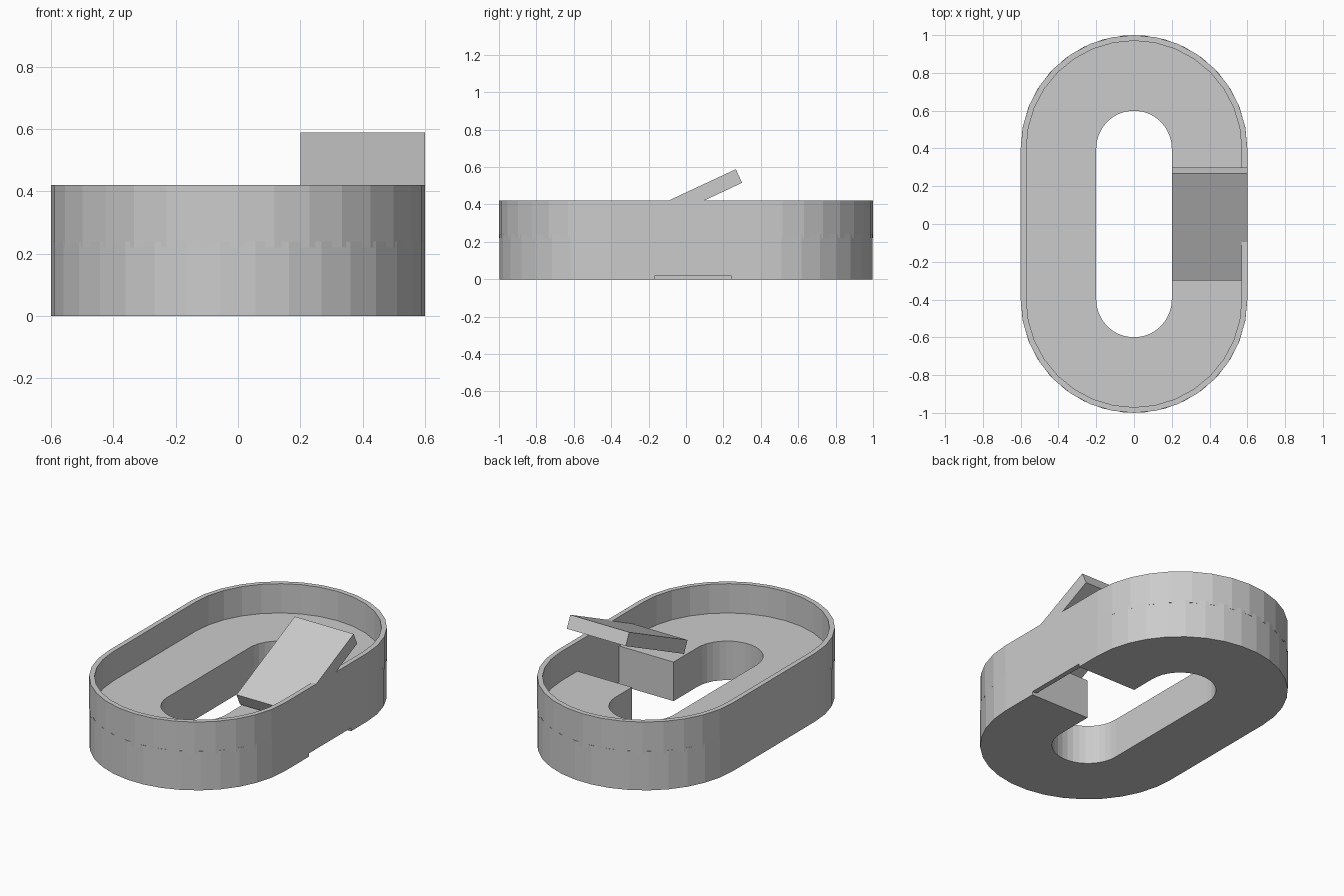
import bpy, bmesh, math
from mathutils import Matrix, Vector

if "Cube" in bpy.data.objects:
    bpy.data.objects.remove(bpy.data.objects["Cube"])


def finish(name, bm):
    bmesh.ops.recalc_face_normals(bm, faces=bm.faces)
    me = bpy.data.meshes.new(name)
    bm.to_mesh(me)
    bm.free()
    ob = bpy.data.objects.new(name, me)
    bpy.context.collection.objects.link(ob)
    return ob


def prism(name, outline, z0, z1):
    bm = bmesh.new()
    face = bm.faces.new([bm.verts.new((x, y, z0)) for x, y in outline])
    ext = bmesh.ops.extrude_face_region(bm, geom=[face])
    verts = [g for g in ext["geom"] if isinstance(g, bmesh.types.BMVert)]
    bmesh.ops.translate(bm, verts=verts, vec=(0, 0, z1 - z0))
    return finish(name, bm)


def box(name, size, loc, tilt=0.0):
    bm = bmesh.new()
    m = (Matrix.Translation(loc) @ Matrix.Rotation(tilt, 4, 'X')
         @ Matrix.Diagonal(Vector((*size, 1))))
    bmesh.ops.create_cube(bm, size=1, matrix=m)
    return finish(name, bm)


def half_arc(r, side, n):
    """Counter-clockwise half circle; side +1 is the back end, -1 the front."""
    return [(side * r * math.cos(math.pi * i / n),
             side * (0.4 + r * math.sin(math.pi * i / n))) for i in range(n + 1)]


# Base: thick oval ring with a gap in its right side
GAP_FRONT, GAP_BACK = -0.165, 0.24


def open_oval(r):
    return ([(r, GAP_BACK)] + half_arc(r, 1, 17) + half_arc(r, -1, 17)
            + [(r, GAP_FRONT)])


prism("base_ring", open_oval(0.6) + open_oval(0.2)[::-1], 0, 0.24)

# Raised rim: curved ends and straight side walls
for side, label in ((1, "back"), (-1, "front")):
    prism(f"rim_{label}", half_arc(0.6, side, 16) + half_arc(0.57, side, 16)[::-1],
          0.22, 0.42)
for side, label in ((1, "right"), (-1, "left")):
    box(f"side_wall_{label}", (0.03, 0.8, 0.4), (side * 0.585, 0, 0.22))

# Tilted ramp plate above the gap
box("ramp_plate", (0.4, 0.625, 0.08), (0.4, 0, 0.42), math.radians(25))
